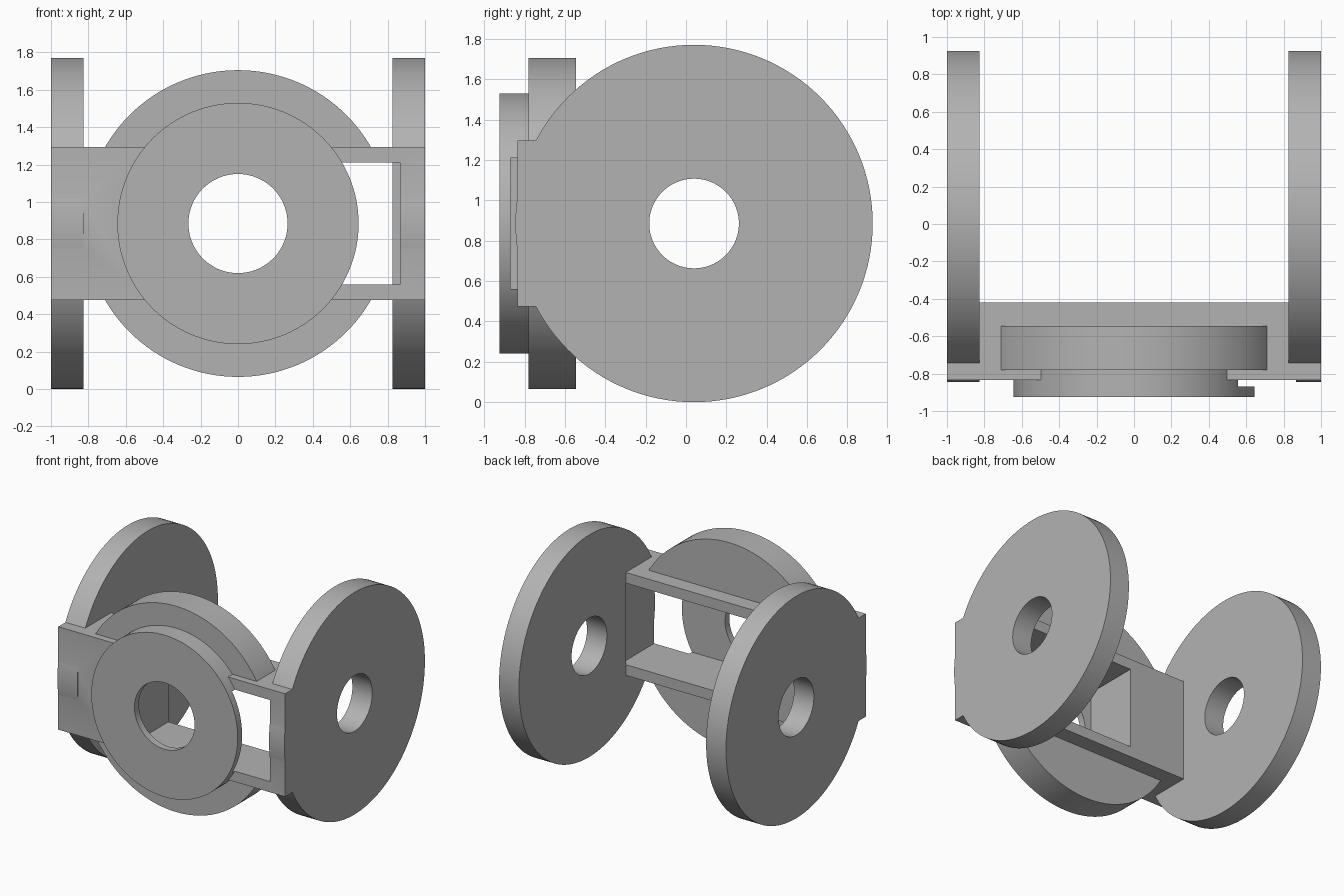
import bpy
import bmesh
import math
from mathutils import Matrix

cube = bpy.data.objects.get("Cube")
if cube:
    bpy.data.objects.remove(cube, do_unlink=True)

AXIS_Z = 0.885    # common height of every disc centre
SIDE_Y = 0.04     # depth of the side disc centres

grey = bpy.data.materials.new("plain grey")
grey.use_nodes = True
grey.diffuse_color = (0.45, 0.45, 0.45, 1)
grey.node_tree.nodes["Principled BSDF"].inputs["Base Color"].default_value = grey.diffuse_color


def add_object(name, bm):
    mesh = bpy.data.meshes.new(name)
    bm.to_mesh(mesh)
    bm.free()
    mesh.materials.append(grey)
    obj = bpy.data.objects.new(name, mesh)
    bpy.context.collection.objects.link(obj)
    return obj


def block(name, low, high):
    bm = bmesh.new()
    size = [b - a for a, b in zip(low, high)]
    mid = [(a + b) / 2 for a, b in zip(low, high)]
    bmesh.ops.create_cube(bm, size=1, matrix=Matrix.Translation(mid) @ Matrix.Diagonal((*size, 1)))
    return add_object(name, bm)


def disc(name, axis, radius, start, end):
    """Cylinder along X or Y, spanning start to end on that axis."""
    bm = bmesh.new()
    mid = (start + end) / 2
    if axis == "X":
        place = Matrix.Translation((mid, SIDE_Y, AXIS_Z)) @ Matrix.Rotation(math.pi / 2, 4, "Y")
    else:
        place = Matrix.Translation((0, mid, AXIS_Z)) @ Matrix.Rotation(math.pi / 2, 4, "X")
    bmesh.ops.create_cone(bm, cap_ends=True, segments=128, radius1=radius, radius2=radius,
                          depth=end - start, matrix=place)
    return add_object(name, bm)


def combine(target, other, operation):
    mod = target.modifiers.new(operation.lower(), "BOOLEAN")
    mod.operation = operation
    mod.solver = "EXACT"
    mod.object = other
    bpy.context.view_layer.objects.active = target
    bpy.ops.object.modifier_apply(modifier=mod.name)
    bpy.data.objects.remove(other, do_unlink=True)


# Crossbar with the stepped front hub and the two side discs
body = block("bracket_body", (-1, -0.835, 0.475), (1, -0.42, 1.295))
combine(body, disc("hub_flange", "Y", 0.82, -0.78, -0.545), "UNION")
combine(body, disc("hub_face", "Y", 0.645, -0.925, -0.7), "UNION")
for side, start in (("left", 0.825), ("right", -1)):
    combine(body, disc(side + "_disc", "X", 0.885, start, start + 0.175), "UNION")

# Pocket through the crossbar, leaving a thin hub face and a solid right end
combine(body, block("pocket", (-0.32, -0.87, 0.56), (0.865, -0.42, 1.21)), "DIFFERENCE")

# Bores in the hub and side discs
combine(body, disc("hub_bore", "Y", 0.265, -1.1, -0.6), "DIFFERENCE")
for start in (0.7, -1.1):
    combine(body, disc("side_bore", "X", 0.222, start, start + 0.4), "DIFFERENCE")

# Merge leftover coplanar faces and shade the round walls smooth
bm = bmesh.new()
bm.from_mesh(body.data)
bmesh.ops.remove_doubles(bm, verts=bm.verts, dist=0.0001)
bmesh.ops.dissolve_limit(bm, angle_limit=math.radians(0.5), verts=bm.verts, edges=bm.edges)
bm.to_mesh(body.data)
bm.free()
bpy.ops.object.select_all(action="DESELECT")
body.select_set(True)
bpy.context.view_layer.objects.active = body
bpy.ops.object.shade_smooth_by_angle(angle=math.radians(30))
